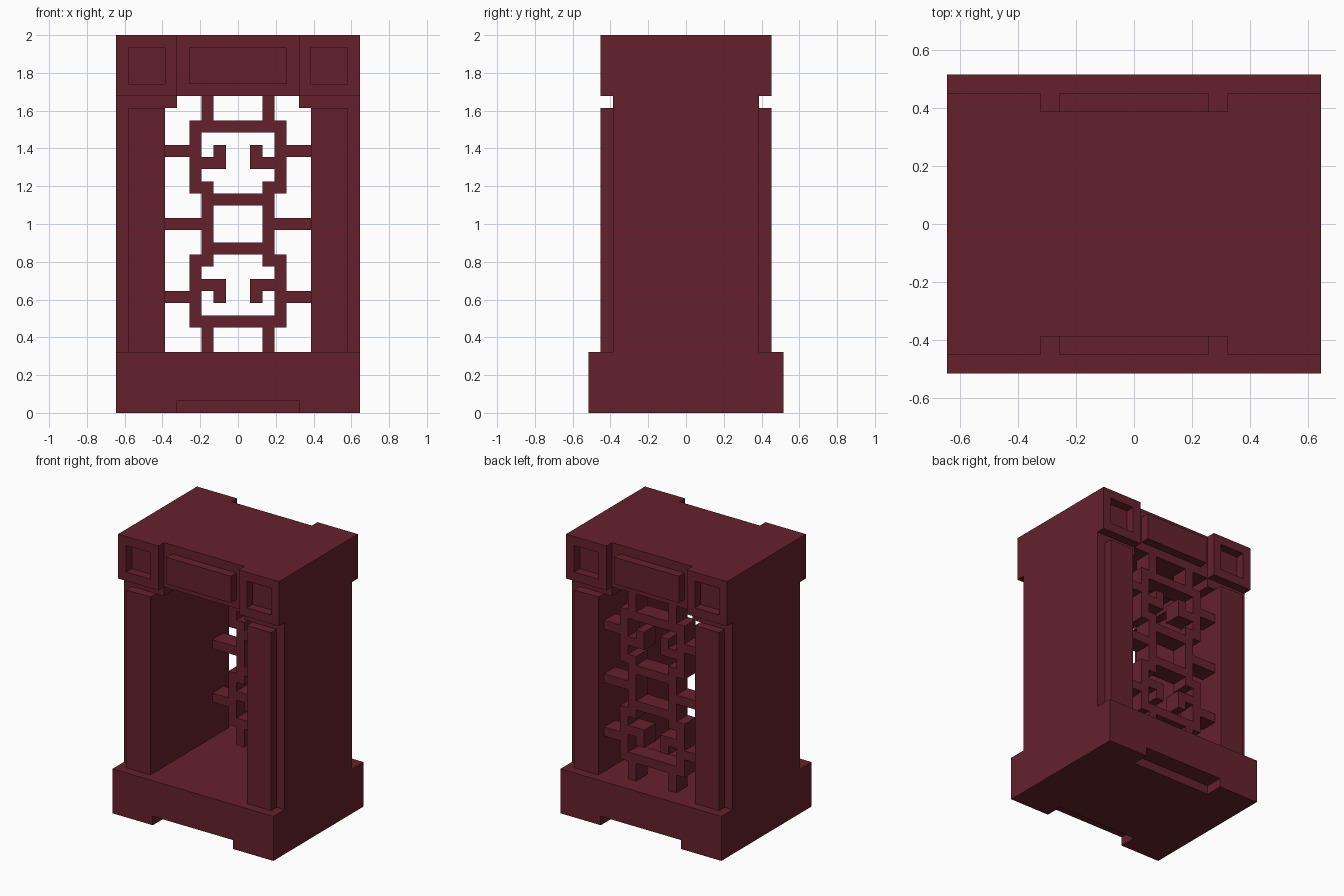
import bpy
import bmesh
from mathutils import Vector

U = 2 / 31  # one grid step; the cabinet is 31 steps tall

if "Cube" in bpy.data.objects:
    bpy.data.objects.remove(bpy.data.objects["Cube"])

red = bpy.data.materials.new("dark_red_lacquer")
red.use_nodes = True
colour = (0.130, 0.0155, 0.025, 1)
red.diffuse_color = colour
red.node_tree.nodes["Principled BSDF"].inputs["Base Color"].default_value = colour


def cells(rects):
    """Unit cells (x, z) covered by rectangles (x0, x1, z0, z1)."""
    return {(x, z) for x0, x1, z0, z1 in rects
            for x in range(x0, x1) for z in range(z0, z1)}


def mirror_x(area):
    return area | {(-1 - x, z) for x, z in area}


def mirror_z(area):
    return area | {(x, 30 - z) for x, z in area}


def slab(name, area, y0, y1):
    """Extrude a front outline made of cells from y0 to y1."""
    bm = bmesh.new()
    for x, z in sorted(area):
        corners = ((x, z), (x + 1, z), (x + 1, z + 1), (x, z + 1))
        bm.faces.new([bm.verts.new((cx * U, y0 * U, cz * U)) for cx, cz in corners])
    bmesh.ops.remove_doubles(bm, verts=bm.verts, dist=U / 10)
    out = bmesh.ops.extrude_face_region(bm, geom=bm.faces[:], use_keep_orig=True)
    moved = [v for v in out["geom"] if isinstance(v, bmesh.types.BMVert)]
    bmesh.ops.translate(bm, verts=moved, vec=Vector((0, (y1 - y0) * U, 0)))
    bmesh.ops.recalc_face_normals(bm, faces=bm.faces)
    bmesh.ops.dissolve_limit(bm, angle_limit=0.01, verts=bm.verts, edges=bm.edges)
    mesh = bpy.data.meshes.new(name)
    bm.to_mesh(mesh)
    bm.free()
    mesh.materials.append(red)
    obj = bpy.data.objects.new(name, mesh)
    bpy.context.collection.objects.link(obj)
    return obj


# Base with a shallow notch under its front and back edges
base = cells([(-10, 10, 0, 5)])
notch = cells([(-5, 5, 0, 1)])
slab("base_core", base, -6, 6)

# Side walls, corner lips and top in one tunnel-shaped frame
slab("cabinet_frame", mirror_x(cells([(6, 10, 5, 25), (5, 10, 25, 26), (0, 10, 26, 31)])), -6, 6)

# Front and back trim
corner = cells([(5, 10, 26, 31)]) - cells([(6, 9, 27, 30)])
for end, s in (("front", -1), ("back", 1)):
    slab(end + "_base_edge", base - notch, 6 * s, 8 * s)
    slab(end + "_top_panel", cells([(-4, 4, 27, 30)]), 6 * s, 7 * s)
    slab(end + "_pillars", mirror_x(cells([(6, 9, 5, 25)])), 6 * s, 7 * s)
    slab(end + "_corner_frames", mirror_x(corner), 6 * s, 7 * s)

# Fretwork lattice near the back: one quarter, mirrored both ways
quarter = cells([
    (2, 3, 24, 26),   # upper hanger
    (0, 4, 23, 24),   # top rail
    (3, 4, 18, 24),   # outer upright
    (4, 6, 21, 22),   # upper side bar
    (1, 3, 20, 21),   # hook arm
    (1, 2, 20, 22),   # hook tip
    (2, 4, 18, 19),   # step
    (2, 3, 15, 19),   # inner upright
    (0, 3, 17, 18),   # middle rail
    (3, 6, 15, 16),   # centre side bar
])
slab("back_lattice", mirror_x(mirror_z(quarter)), 4, 6)
